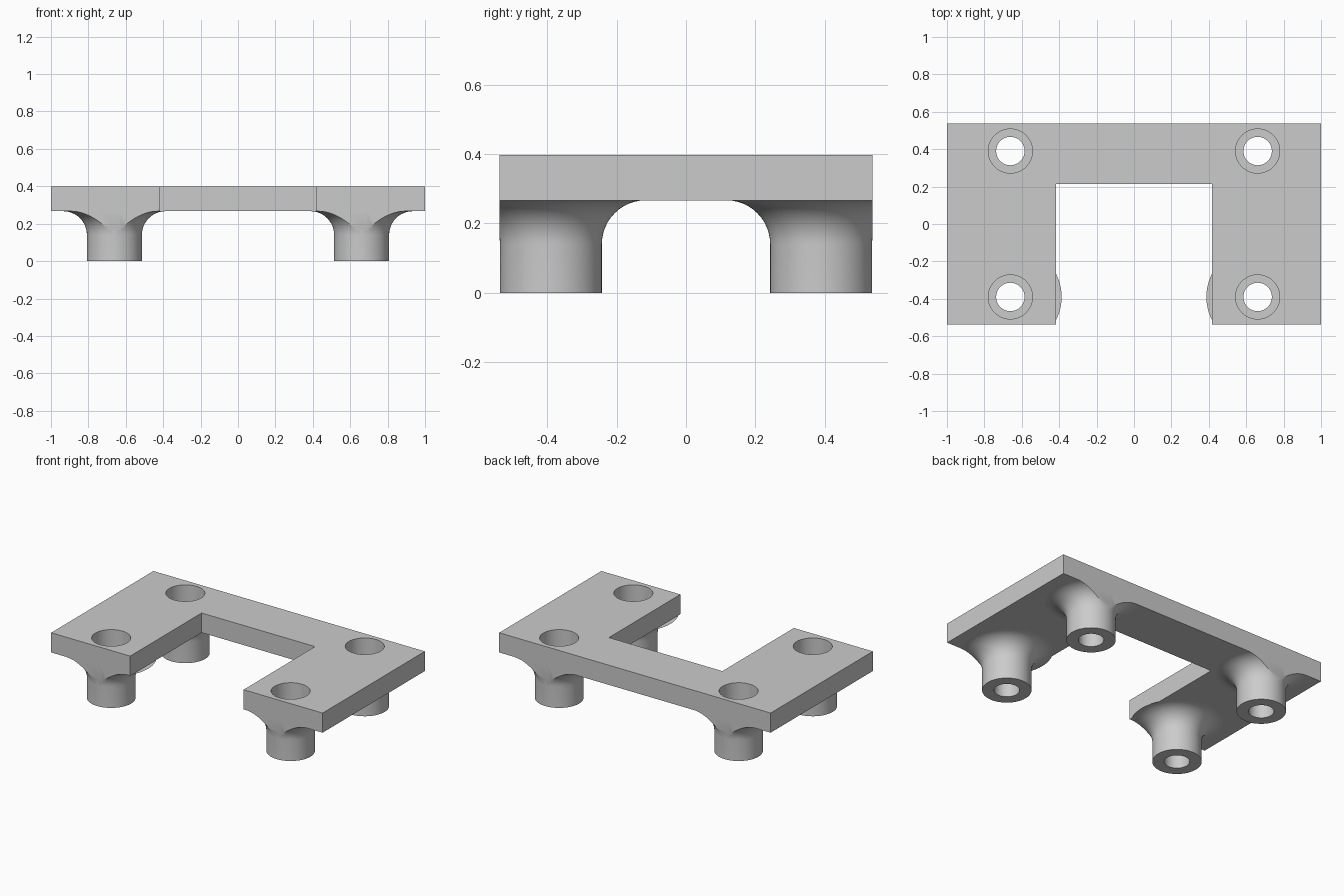
import bpy, bmesh, math
from mathutils import Vector

cube = bpy.data.objects.get("Cube")
if cube:
    bpy.data.objects.remove(cube, do_unlink=True)

HALF_Y = 0.538              # half depth of the plate
BOTTOM, TOP = 0.267, 0.398  # underside and top of the plate
POST_X, POST_Y = 0.661, 0.39
POST_R, FILLET = 0.147, 0.127
BORE, HEAD, SEAT = 0.076, 0.118, 0.15

grey = bpy.data.materials.new("light_grey")
grey.use_nodes = True
colour = (0.6, 0.6, 0.6, 1)
grey.diffuse_color = colour
grey.node_tree.nodes["Principled BSDF"].inputs["Base Color"].default_value = colour


def finish(bm, name):
    bmesh.ops.recalc_face_normals(bm, faces=bm.faces)
    mesh = bpy.data.meshes.new(name)
    bm.to_mesh(mesh)
    bm.free()
    mesh.materials.append(grey)
    obj = bpy.data.objects.new(name, mesh)
    bpy.context.collection.objects.link(obj)
    return obj


def smooth(obj):
    bpy.ops.object.select_all(action='DESELECT')
    obj.select_set(True)
    bpy.context.view_layer.objects.active = obj
    bpy.ops.object.shade_smooth_by_angle(angle=math.radians(30))


def standoff(name, sx, sy):
    # Lathed post: screw bore, head pocket and a quarter-round flare at the top
    profile = [(HEAD, BOTTOM), (HEAD, SEAT), (BORE, SEAT), (BORE, 0), (POST_R, 0)]
    for i in range(13):
        a = math.pi / 2 * i / 12
        profile.append((POST_R + FILLET * (1 - math.cos(a)),
                        BOTTOM - FILLET * (1 - math.sin(a))))
    bm = bmesh.new()
    verts = [bm.verts.new((r, 0, z)) for r, z in profile]
    edges = [bm.edges.new((verts[i - 1], v)) for i, v in enumerate(verts)]
    bmesh.ops.spin(bm, geom=verts + edges, cent=(0, 0, 0), axis=(0, 0, 1),
                   angle=2 * math.pi, steps=64)
    bmesh.ops.remove_doubles(bm, verts=bm.verts, dist=0.0001)
    centre = Vector((sx * POST_X, sy * POST_Y, 0))
    bmesh.ops.translate(bm, verts=bm.verts, vec=centre)
    # Trim the flare flush with the plate edge
    bmesh.ops.bisect_plane(bm, geom=bm.verts[:] + bm.edges[:] + bm.faces[:],
                           plane_co=(0, sy * HALF_Y, 0), plane_no=(0, sy, 0),
                           clear_outer=True)
    bmesh.ops.holes_fill(bm, edges=[e for e in bm.edges if e.is_boundary], sides=0)
    smooth(finish(bm, name))


def cutter(x, y):
    bm = bmesh.new()
    bmesh.ops.create_cone(bm, cap_ends=True, segments=64, radius1=HEAD,
                          radius2=HEAD, depth=1)
    bmesh.ops.translate(bm, verts=bm.verts, vec=(x, y, BOTTOM))
    obj = finish(bm, "hole_cutter")
    obj.hide_render = True
    return obj


# U-shaped plate
bm = bmesh.new()
outline = [(-1, -HALF_Y), (-0.418, -HALF_Y), (-0.418, 0.214), (0.418, 0.214),
           (0.418, -HALF_Y), (1, -HALF_Y), (1, HALF_Y), (-1, HALF_Y)]
base = bm.faces.new([bm.verts.new((x, y, BOTTOM)) for x, y in outline])
top = bmesh.ops.extrude_face_region(bm, geom=[base], use_keep_orig=True)
bmesh.ops.translate(bm, vec=(0, 0, TOP - BOTTOM),
                    verts=[g for g in top["geom"] if isinstance(g, bmesh.types.BMVert)])
plate = finish(bm, "plate")

# Four standoffs and their holes through the plate
for side, sx in (("right", -1), ("left", 1)):
    for end, sy in (("front", -1), ("back", 1)):
        standoff(f"{end}_{side}_standoff", sx, sy)
        tool = cutter(sx * POST_X, sy * POST_Y)
        mod = plate.modifiers.new("screw_hole", 'BOOLEAN')
        mod.operation, mod.solver, mod.object = 'DIFFERENCE', 'EXACT', tool
        bpy.context.view_layer.objects.active = plate
        bpy.ops.object.modifier_apply(modifier=mod.name)
        bpy.data.objects.remove(tool, do_unlink=True)
smooth(plate)
